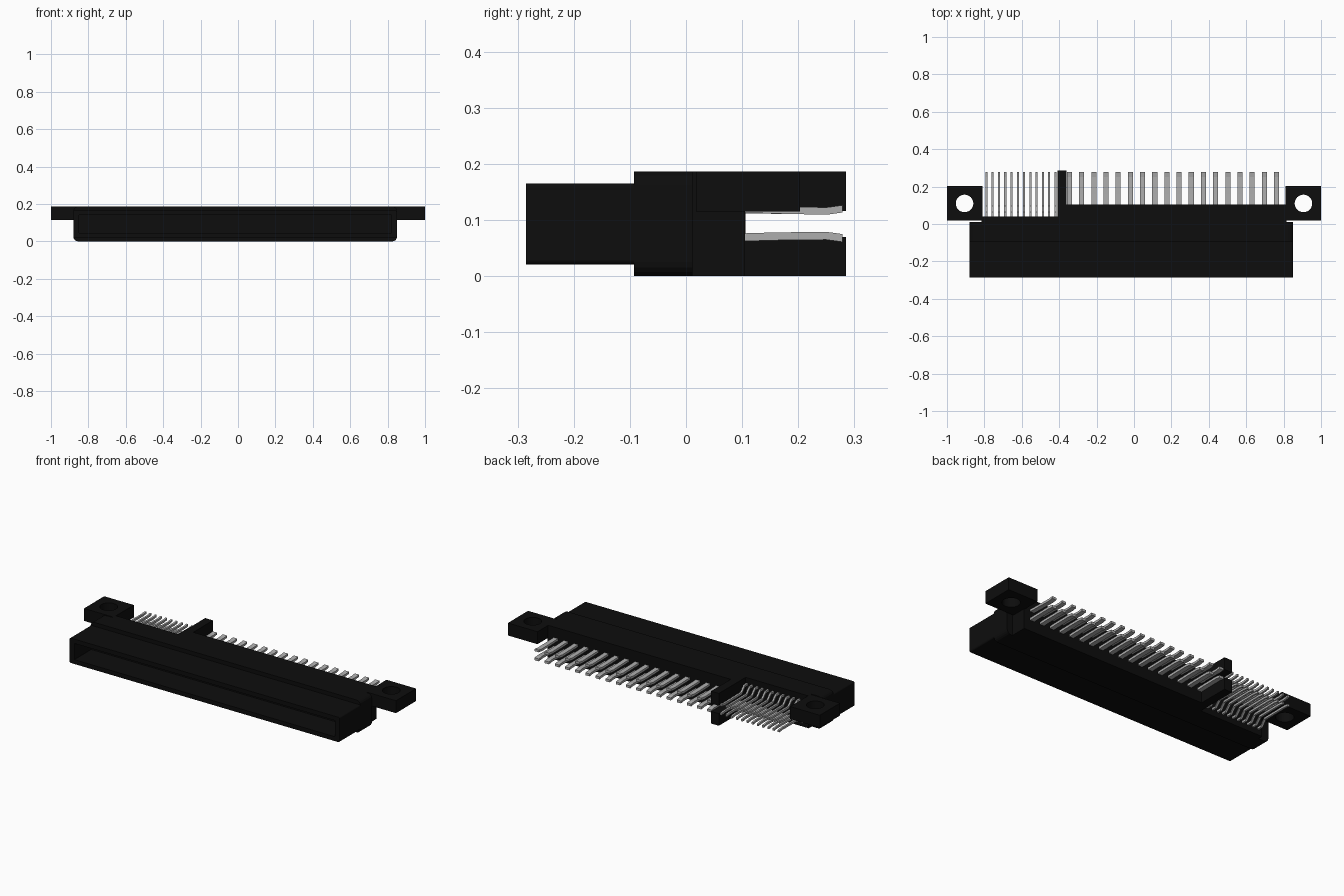
import bpy, bmesh
from mathutils import Vector

if "Cube" in bpy.data.objects:
    bpy.data.objects.remove(bpy.data.objects["Cube"])


def material(name, c):
    m = bpy.data.materials.new(name)
    m.diffuse_color = (c, c, c, 1)
    m.use_nodes = True
    m.node_tree.nodes["Principled BSDF"].inputs["Base Color"].default_value = m.diffuse_color
    return m


BLACK = material("black plastic", 0.004)
METAL = material("tinned metal", 0.42)


def finish(name, bm, mat):
    bmesh.ops.recalc_face_normals(bm, faces=bm.faces)
    me = bpy.data.meshes.new(name)
    bm.to_mesh(me)
    bm.free()
    me.materials.append(mat)
    ob = bpy.data.objects.new(name, me)
    bpy.context.collection.objects.link(ob)
    return ob


def add_box(bm, x, y, z):
    geo = bmesh.ops.create_cube(bm, size=1)["verts"]
    for v in geo:
        v.co = Vector([(r[0] + r[1]) / 2 + c * (r[1] - r[0])
                       for r, c in zip((x, y, z), v.co)])
    return geo


def box(name, x, y, z, bevel=0):
    """Box between limits, with the edges running along y rounded."""
    bm = bmesh.new()
    add_box(bm, x, y, z)
    if bevel:
        edges = [e for e in bm.edges
                 if abs((e.verts[0].co - e.verts[1].co).y) > 1e-4]
        bmesh.ops.bevel(bm, geom=edges, offset=bevel, segments=4,
                        profile=0.5, affect='EDGES')
    return finish(name, bm, BLACK)


def cut(ob, cutter):
    cutter.hide_render = True
    cutter.hide_set(True)
    mod = ob.modifiers.new("cut", 'BOOLEAN')
    mod.object = cutter
    mod.operation = 'DIFFERENCE'
    mod.solver = 'EXACT'


# front shroud with its open mating slot
shroud = box("front_shroud", (-0.88, 0.85), (-0.285, -0.08), (0.021, 0.165), 0.008)
cut(shroud, box("slot_cutter", (-0.85, 0.82), (-0.4, -0.13), (0.046, 0.14)))

# wide collar and the two rear blocks
box("collar", (-0.88, 0.85), (-0.093, 0.012), (0, 0.187), 0.025)
box("signal_block", (-0.815, -0.40), (0.0, 0.04), (0, 0.187))
box("power_block", (-0.41, 0.815), (0.0, 0.105), (0, 0.187))

# divider fin, slotted for the board edge
fin = box("divider_fin", (-0.41, -0.36), (0.03, 0.285), (0, 0.187))
cut(fin, box("board_slot_cutter", (-0.5, -0.3), (0.106, 0.4), (0.07, 0.116)))

# mounting ears with screw holes
for side, label in ((-1, "left"), (1, "right")):
    xs = sorted((side * 0.81, side * 1.0))
    ear = box(label + "_ear", xs, (0.018, 0.203), (0.115, 0.187))
    bm = bmesh.new()
    bmesh.ops.create_cone(bm, cap_ends=True, segments=32, radius1=0.047,
                          radius2=0.047, depth=0.4)
    bmesh.ops.translate(bm, verts=bm.verts, vec=(side * 0.906, 0.11, 0.15))
    cut(ear, finish(label + "_hole_cutter", bm, BLACK))


def pin_row(name, count, x0, x1, width, thick, path):
    """Row of flat bent pins swept along a (y, z) centre path."""
    bm = bmesh.new()
    outline = ([(y, z + thick / 2) for y, z in path]
               + [(y, z - thick / 2) for y, z in reversed(path)])
    for i in range(count):
        x = x0 + (x1 - x0) * i / (count - 1)
        face = bm.faces.new([bm.verts.new((x - width / 2, y, z)) for y, z in outline])
        ext = bmesh.ops.extrude_face_region(bm, geom=[face], use_keep_orig=True)
        vs = [g for g in ext["geom"] if isinstance(g, bmesh.types.BMVert)]
        bmesh.ops.translate(bm, verts=vs, vec=(width, 0, 0))
    finish(name, bm, METAL)


# power contacts: wide pins in two rows
pin_row("upper_power_pins", 18, -0.345, 0.762, 0.027, 0.013,
        [(0.09, 0.12), (0.16, 0.118), (0.25, 0.116), (0.279, 0.12)])
pin_row("lower_power_pins", 18, -0.345, 0.762, 0.027, 0.014,
        [(0.09, 0.069), (0.16, 0.071), (0.25, 0.072), (0.279, 0.068)])

# signal contacts: thin pins that step in towards the board
pin_row("upper_signal_pins", 12, -0.789, -0.42, 0.011, 0.012,
        [(0.03, 0.15), (0.065, 0.15), (0.095, 0.118), (0.25, 0.116), (0.279, 0.12)])
pin_row("lower_signal_pins", 12, -0.789, -0.42, 0.011, 0.012,
        [(0.03, 0.037), (0.065, 0.037), (0.095, 0.07), (0.25, 0.072), (0.279, 0.068)])
